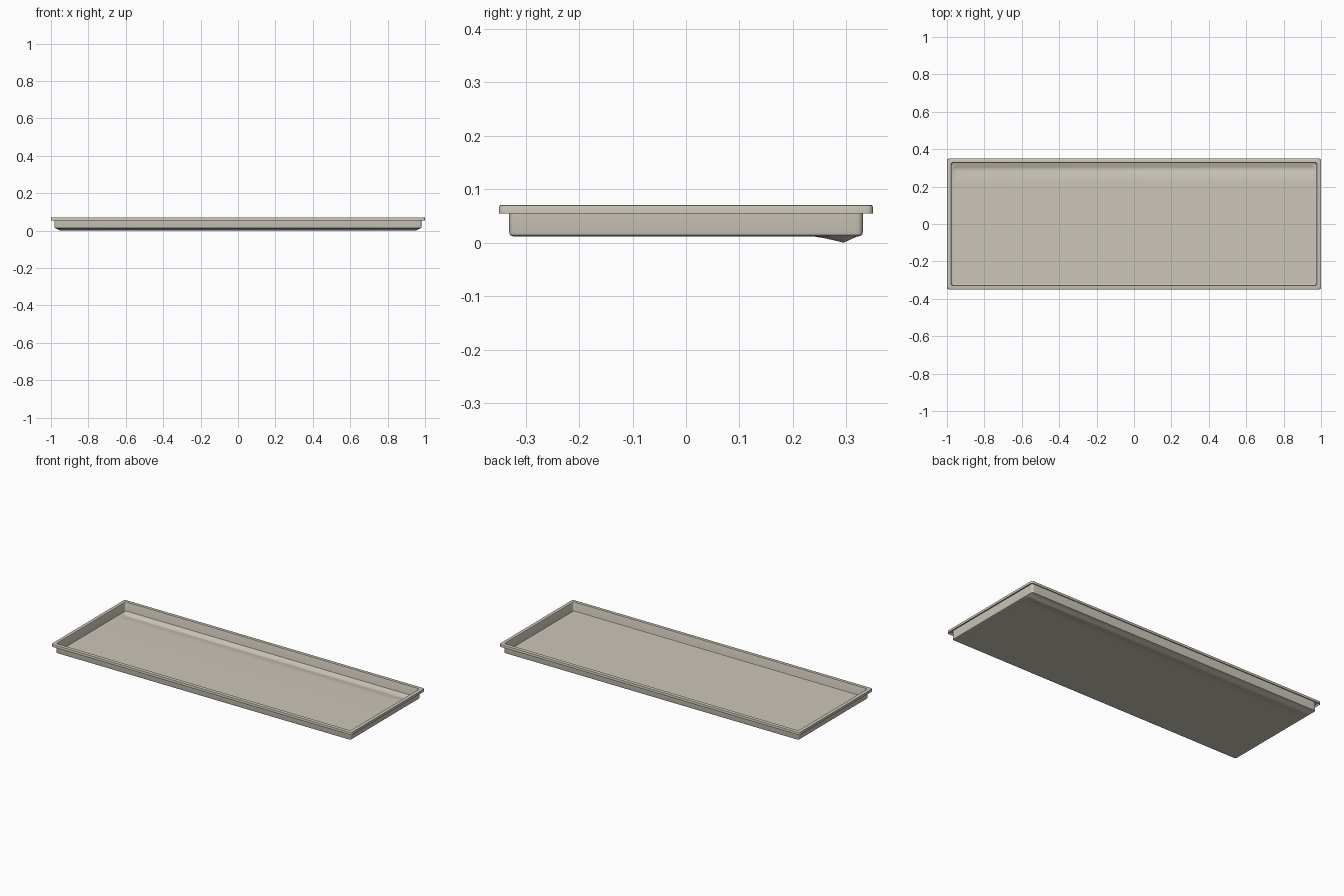
import bpy, bmesh, math

if "Cube" in bpy.data.objects:
    bpy.data.objects.remove(bpy.data.objects["Cube"])

HX, HY = 1.0, 0.35      # outer half sizes of the rim
SPAN = 0.95             # half length of the full-depth drain channel
STATIONS = [-0.3, 0.0, 0.22, 0.24, 0.255, 0.27, 0.283, 0.295, 0.304, 0.311]
ARC = 4                 # segments per rounded corner

# Sheet section: inset from the rim, height, corner radius
SECTION = [
    (0.029, 0.016, 0.006), (0.0245, 0.0175, 0.009), (0.023, 0.022, 0.010),   # inner wall
    (0.023, 0.067, 0.010), (0.0215, 0.070, 0.010),
    (0.004, 0.071, 0.010), (0.001, 0.0695, 0.012), (0.0, 0.066, 0.012),      # rim
    (0.0, 0.055, 0.012), (0.003, 0.055, 0.010), (0.003, 0.066, 0.010),       # folded lip
    (0.019, 0.066, 0.010), (0.019, 0.020, 0.010),                           # outer wall
    (0.0205, 0.0145, 0.009), (0.026, 0.012, 0.007),
]


def side_points(inset, r):
    """Right half of a rounded rectangle, from front to back."""
    cx, cy = HX - inset - r, HY - inset - r
    front = [(cx + r * math.cos(a), -cy + r * math.sin(a))
             for a in [math.radians(-90 + 90 * i / ARC) for i in range(ARC + 1)]]
    back = [(x, -y) for x, y in reversed(front)]
    return front + [(HX - inset, y) for y in STATIONS] + back


def channel(y):
    """Depth of the drain channel along the back."""
    if y <= 0.235 or y >= 0.321:
        return 0.0
    if y <= 0.295:
        return 0.012 * ((y - 0.235) / 0.06) ** 1.3
    return 0.012 * (0.321 - y) / 0.026


def add_ring(bm, inset, z, r):
    pts = side_points(inset, r)
    right = [bm.verts.new((x, y, z)) for x, y in pts]
    left = [bm.verts.new((-x, y, z)) for x, y in pts]
    y0, y1 = pts[0][1], pts[-1][1]
    front = [bm.verts.new((s * SPAN, y0, z)) for s in (-1, 1)]
    back = [bm.verts.new((s * SPAN, y1, z)) for s in (-1, 1)]
    loop = front + right + back[::-1] + left[::-1]
    return dict(right=right, left=left, front=front, back=back, loop=loop)


def add_floor(bm, ring):
    """Fill a ring with strips that dip into the channel."""
    rows = []
    last = len(ring["right"]) - 1
    for j, (l, r) in enumerate(zip(ring["left"], ring["right"])):
        if j == 0:
            mid = ring["front"]
        elif j == last:
            mid = ring["back"]
        else:
            z = r.co.z - channel(r.co.y)
            mid = [bm.verts.new((s * SPAN, r.co.y, z)) for s in (-1, 1)]
        rows.append([l, *mid, r])
    for a, b in zip(rows, rows[1:]):
        for i in range(3):
            bm.faces.new((a[i], a[i + 1], b[i + 1], b[i]))


# Tray: folded sheet with rim, walls, floor and channel
bm = bmesh.new()
rings = [add_ring(bm, *s) for s in SECTION]
for a, b in zip(rings, rings[1:]):
    A, B = a["loop"], b["loop"]
    n = len(A)
    for i in range(n):
        k = (i + 1) % n
        bm.faces.new((A[i], A[k], B[k], B[i]))
add_floor(bm, rings[0])
add_floor(bm, rings[-1])
bmesh.ops.recalc_face_normals(bm, faces=bm.faces)

mesh = bpy.data.meshes.new("tray")
bm.to_mesh(mesh)
bm.free()
tray = bpy.data.objects.new("tray", mesh)
bpy.context.collection.objects.link(tray)

mat = bpy.data.materials.new("warm grey")
mat.diffuse_color = (0.60, 0.565, 0.485, 1.0)
mat.use_nodes = True
mat.node_tree.nodes["Principled BSDF"].inputs["Base Color"].default_value = mat.diffuse_color
mesh.materials.append(mat)

bpy.context.view_layer.objects.active = tray
tray.select_set(True)
bpy.ops.object.shade_smooth_by_angle(angle=math.radians(40))
